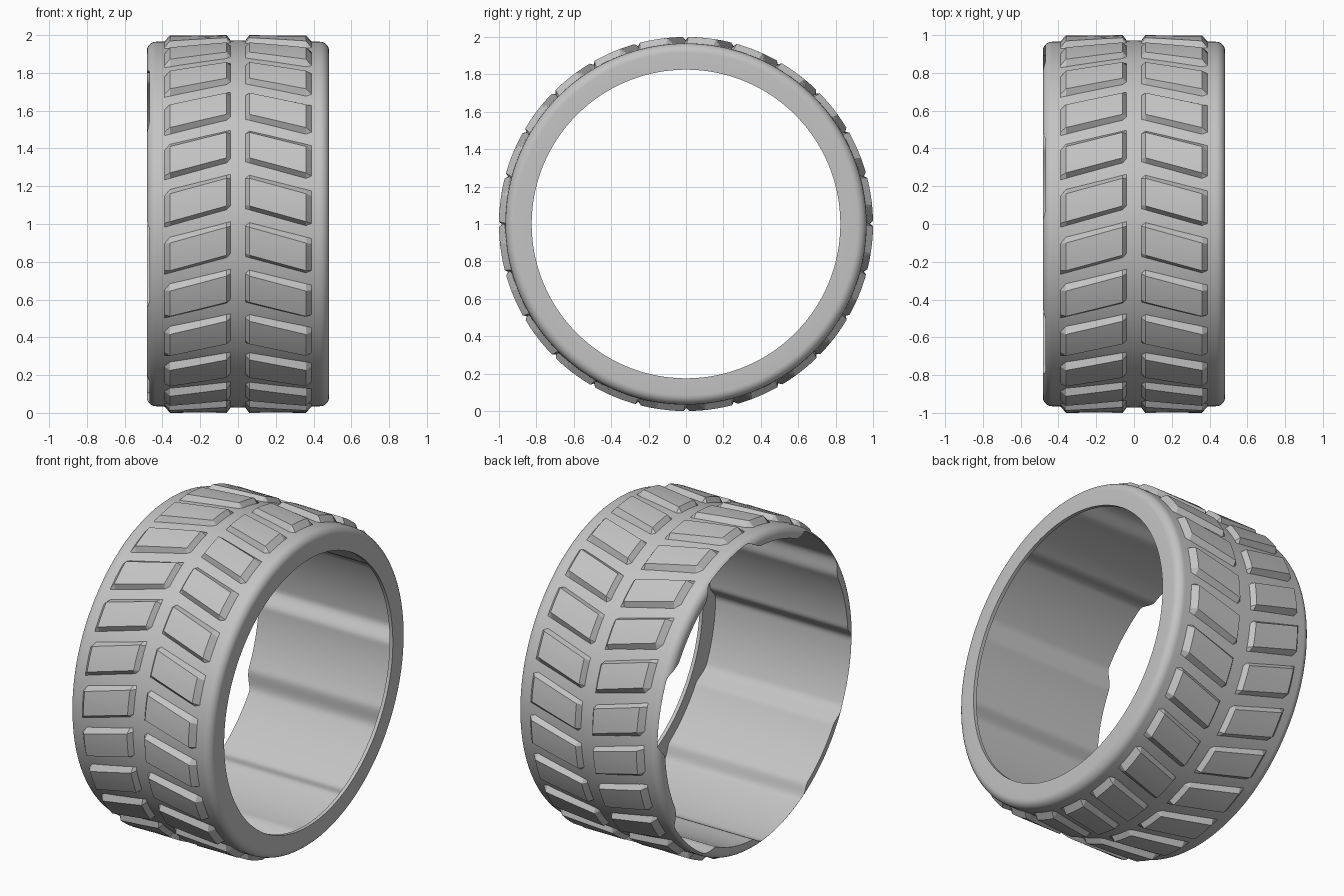
import bpy, bmesh
from math import sin, cos, asin, radians, pi

if "Cube" in bpy.data.objects:
    bpy.data.objects.remove(bpy.data.objects["Cube"], do_unlink=True)

rubber = bpy.data.materials.new("grey_rubber")
rubber.use_nodes = True
GREY = (0.55, 0.55, 0.55, 1)
rubber.diffuse_color = GREY
rubber.node_tree.nodes["Principled BSDF"].inputs["Base Color"].default_value = GREY

HALF = 0.483      # half width
SHOULDER = 0.05   # shoulder rounding
WALL = 0.965      # shoulder radius
LIP = 0.825       # radius of the closed side's opening
RIM_LOW, RIM_HIGH = 0.895, 0.95
LUGS = 24


def around(x, r, deg):
    """Point on the wheel; the angle runs from the front up over the top."""
    a = radians(deg)
    return (x, -r * cos(a), 1 + r * sin(a))


def finish(bm, name, angle):
    bmesh.ops.recalc_face_normals(bm, faces=bm.faces)
    mesh = bpy.data.meshes.new(name)
    bm.to_mesh(mesh)
    bm.free()
    mesh.materials.append(rubber)
    ob = bpy.data.objects.new(name, mesh)
    bpy.context.collection.objects.link(ob)
    bpy.ops.object.select_all(action='DESELECT')
    ob.select_set(True)
    bpy.context.view_layer.objects.active = ob
    bpy.ops.object.shade_smooth_by_angle(angle=radians(angle))
    return ob


def smooth(t):
    t = min(max(t, 0), 1)
    return t * t * (3 - 2 * t)


def inner_radius(deg):
    """Six recesses alternate with six raised bands inside."""
    u = (deg - 27) % 60
    k = smooth(u / 8) - smooth((u - 31) / 6)
    return RIM_LOW + (RIM_HIGH - RIM_LOW) * k


def section(deg):
    """Closed cross-section of the body at one angle, as (x, radius)."""
    rin = inner_radius(deg)
    cx, cr = HALF - SHOULDER, WALL - SHOULDER
    pts = [(HALF - 0.022, rin), (HALF - 0.022, LIP), (HALF, LIP)]
    for i in range(9):
        t = i / 8 * pi / 2
        pts.append((cx + SHOULDER * cos(t), cr + SHOULDER * sin(t)))
    # gently crowned tread base
    pts += [(0.2, 0.969), (0, 0.972), (-0.2, 0.969)]
    # open side: the shoulder stops where the inner surface cuts it
    end = asin(max(rin - cr, 0) / SHOULDER)
    for i in range(9):
        t = pi / 2 + (end - pi / 2) * i / 8
        pts.append((-cx - SHOULDER * cos(t), cr + SHOULDER * sin(t)))
    pts.append((pts[-1][0], rin - 0.0005))
    return pts


# Body
bm = bmesh.new()
rings = [[bm.verts.new(around(x, r, d)) for x, r in section(d)] for d in range(360)]
count = len(rings[0])
for i, ring in enumerate(rings):
    nxt = rings[(i + 1) % len(rings)]
    for j in range(count):
        k = (j + 1) % count
        bm.faces.new((ring[j], ring[k], nxt[k], nxt[j]))
finish(bm, "tyre_body", 35)

# Tread lugs: drafted blocks in a chevron pattern, mirrored across the middle
COLUMNS = [0.03, 0.06, 0.21, 0.36, 0.395]
ROWS = [4.5, 6, 8.8, 11.6, 14.5, 16.5]
SWEEP = 16        # degrees of lean per unit of width
bm = bmesh.new()
for n in range(LUGS):
    for side in (-1, 1):
        grid = []
        for i, x in enumerate(COLUMNS):
            line = []
            for j, d in enumerate(ROWS):
                edge = i in (0, len(COLUMNS) - 1) or j in (0, len(ROWS) - 1)
                deg = d + n * 360 / LUGS - SWEEP * (x - 0.03)
                line.append(bm.verts.new(around(side * x, 0.96 if edge else 1.0, deg)))
            grid.append(line)
        for i in range(len(COLUMNS) - 1):
            for j in range(len(ROWS) - 1):
                quad = [grid[i][j], grid[i + 1][j], grid[i + 1][j + 1], grid[i][j + 1]]
                bm.faces.new(quad if side > 0 else quad[::-1])
        # closed underside, buried in the body
        rim = ([l[0] for l in grid] + grid[-1][1:]
               + [l[-1] for l in grid[-2::-1]] + grid[0][-2:0:-1])
        bm.faces.new(rim[::-1] if side > 0 else rim)
finish(bm, "tread_lugs", 25)
